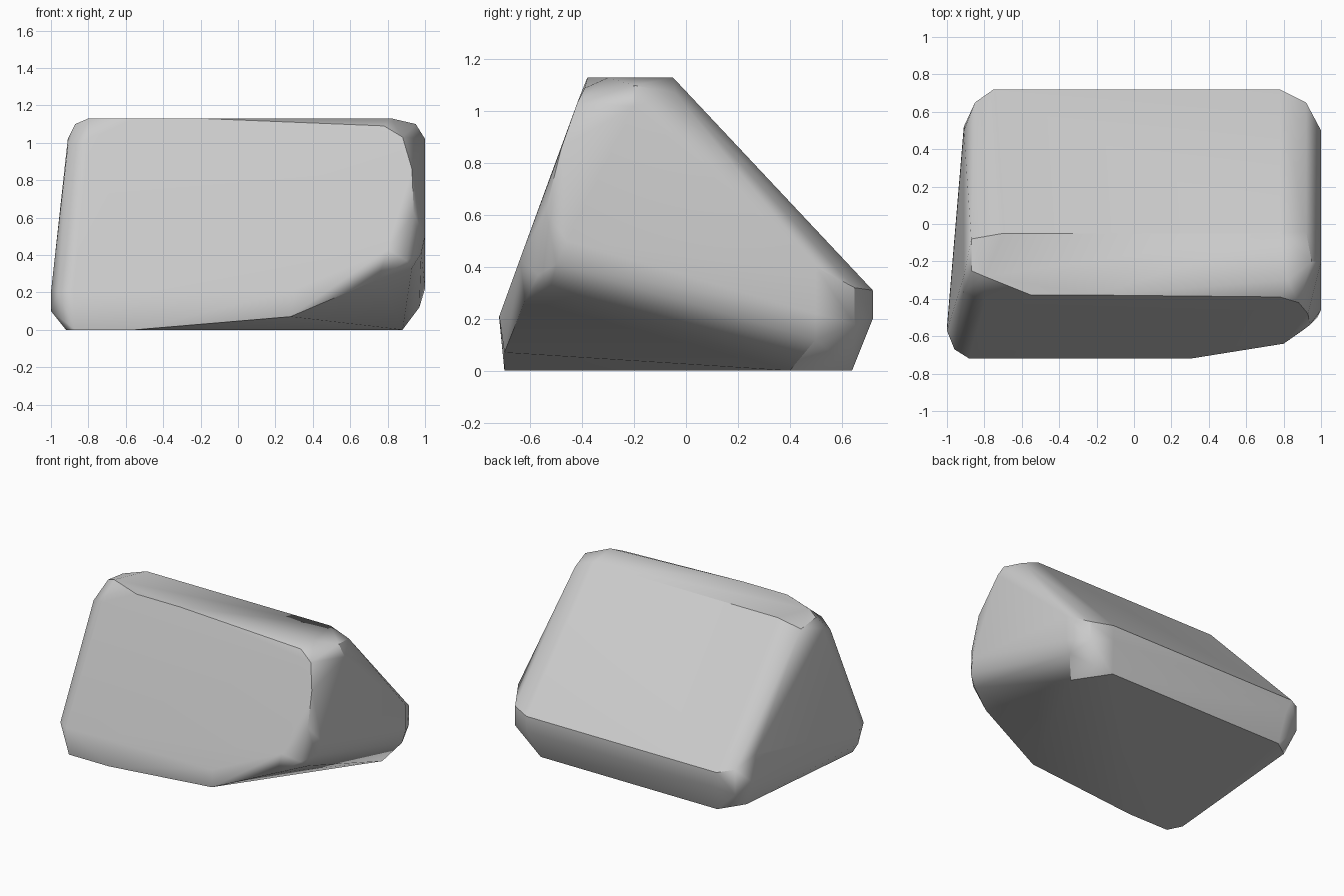
import bpy
import bmesh

# Remove the default cube only
default_cube = bpy.data.objects.get("Cube")
if default_cube:
    bpy.data.objects.remove(default_cube, do_unlink=True)


def make_material(name, colour):
    material = bpy.data.materials.new(name)
    material.use_nodes = True
    material.diffuse_color = colour
    material.node_tree.nodes["Principled BSDF"].inputs["Base Color"].default_value = colour
    return material


def build_hull(name, corner_groups, material):
    """Wrap a convex skin around all corner groups and merge flat triangles."""
    mesh = bpy.data.meshes.new(name)
    bm = bmesh.new()
    for group in corner_groups:
        for point in group:
            bm.verts.new(point)
    result = bmesh.ops.convex_hull(bm, input=bm.verts[:], use_existing_faces=False)
    leftovers = {element for element in result["geom_interior"] + result["geom_unused"]
                 if isinstance(element, bmesh.types.BMVert) and element.is_valid}
    bmesh.ops.delete(bm, geom=list(leftovers), context="VERTS")
    bmesh.ops.dissolve_limit(bm, angle_limit=0.04, verts=bm.verts[:], edges=bm.edges[:])
    bmesh.ops.recalc_face_normals(bm, faces=bm.faces[:])
    bm.to_mesh(mesh)
    bm.free()
    mesh.materials.append(material)
    obj = bpy.data.objects.new(name, mesh)
    bpy.context.collection.objects.link(obj)
    return obj


# Heights of the flat cuts and depth of the back strip
TOP = 1.13
BACK = .72

# Rounded ends of the narrow top ridge
top_left = [(-.7, -.05, TOP), (-.8, -.28, TOP), (-.55, -.38, TOP), (-.2, -.38, TOP),
            (-.87, -.25, 1.1), (-.91, -.28, 1.02), (-.87, -.08, 1.08),
            (-.8, -.42, 1.02), (-.91, -.36, .98)]
top_right = [(.78, -.05, TOP), (.82, -.3, TOP), (.95, -.2, 1.1), (1, -.2, 1.02),
             (.92, -.04, 1.07), (.78, -.39, 1.09), (.88, -.42, 1.03)]

# Rounded lower corners of the sloping back
back_left = [(-.75, BACK, .31), (-.7, BACK, .2), (-.7, .64, 0), (-.85, .65, .33),
             (-.85, .65, .15), (-.91, .5, .4), (-.91, .52, .2), (-.85, .52, .03)]
back_right = [(.78, BACK, .31), (.78, BACK, .2), (.72, .64, 0), (.92, .65, .32),
              (.92, .65, .18), (1, .5, .4), (1, .5, .22), (.97, .5, .12), (.88, .4, 0)]

# Low front corner and the straight toe
front_left = [(-.88, -BACK, .2), (-.87, -.7, 0), (-.96, -.67, .2), (-1, -.57, .2),
              (-1, -.55, .1), (-.92, -.6, 0), (-.55, -.7, 0)]

# Slanted undercut that lifts the front right corner
front_right = [(.2, -.7, .08), (.28, -.7, .07), (.3, -BACK, .21), (.8, -.64, .43),
               (.75, -.62, .27), (.9, -.57, .37), (.94, -.54, .62), (.93, -.48, .86),
               (.93, -.52, .33), (.98, -.5, .41), (1, -.46, .5)]

stone_grey = make_material("stone grey", (.6, .6, .6, 1))
rock = build_hull("rock", [top_left, top_right, back_left, back_right,
                           front_left, front_right], stone_grey)

# Smooth the worn edges and keep the cut edges crisp
bpy.ops.object.select_all(action="DESELECT")
rock.select_set(True)
bpy.context.view_layer.objects.active = rock
bpy.ops.object.shade_smooth_by_angle(angle=.6)
weighted = rock.modifiers.new("even shading", "WEIGHTED_NORMAL")
weighted.keep_sharp = True
